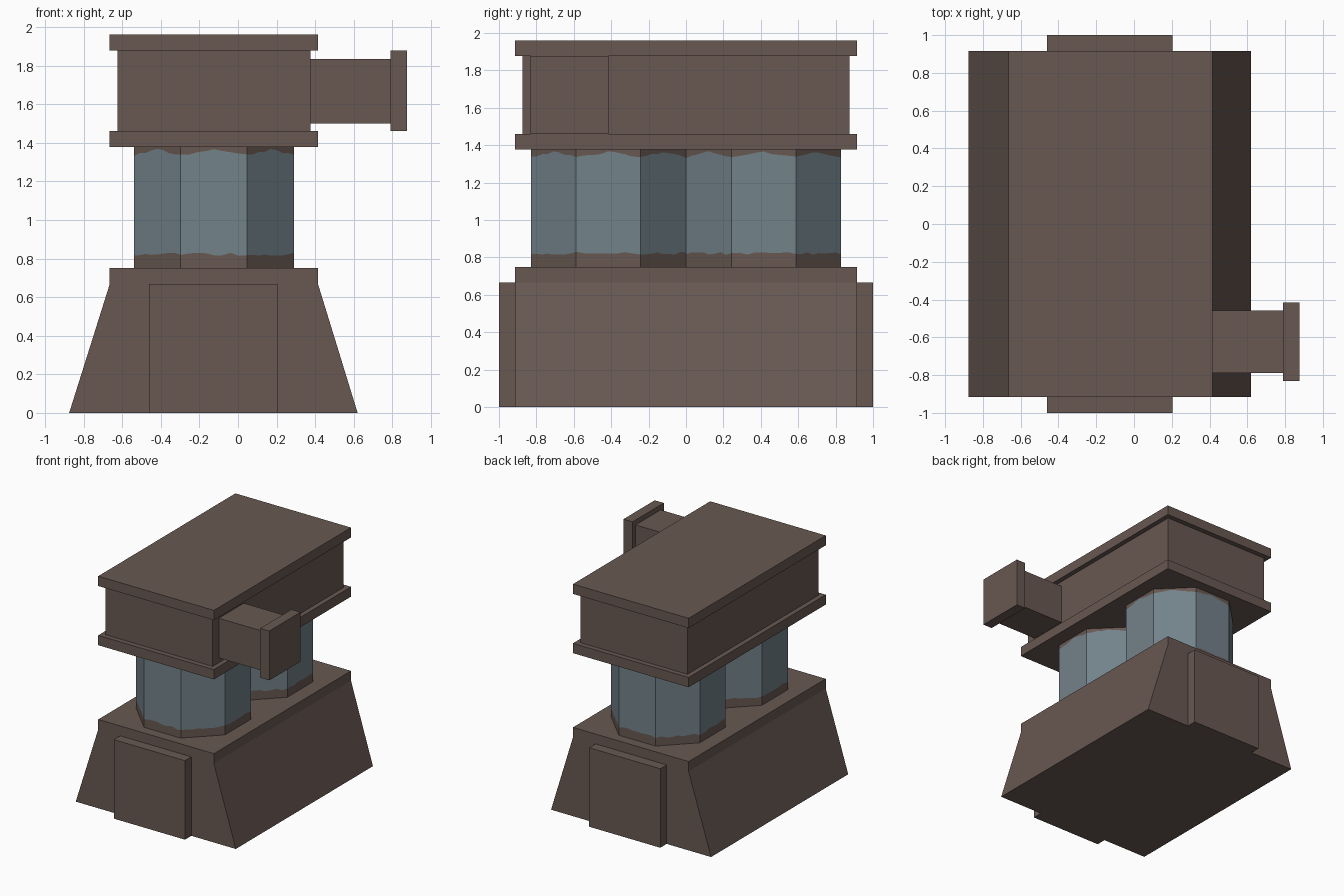
import bpy, bmesh, math, random

random.seed(4)
cube = bpy.data.objects.get("Cube")
if cube:
    bpy.data.objects.remove(cube, do_unlink=True)


def material(name, rgb):
    m = bpy.data.materials.new(name)
    m.use_nodes = True
    m.diffuse_color = (*rgb, 1)
    m.node_tree.nodes["Principled BSDF"].inputs["Base Color"].default_value = (*rgb, 1)
    return m


BROWN = material("dark brown", (0.138, 0.098, 0.084))
BLUE = material("steel blue", (0.171, 0.223, 0.254))
MID = -0.125  # centre line of the body in x


def finish(bm, name, mats):
    bmesh.ops.recalc_face_normals(bm, faces=bm.faces)
    mesh = bpy.data.meshes.new(name)
    bm.to_mesh(mesh)
    bm.free()
    for m in mats:
        mesh.materials.append(m)
    ob = bpy.data.objects.new(name, mesh)
    bpy.context.collection.objects.link(ob)
    return ob


def box(name, xs, ys, zs):
    bm = bmesh.new()
    bmesh.ops.create_cube(bm, size=1)
    for v in bm.verts:
        v.co = [sum(r) / 2 + c * (r[1] - r[0]) for c, r in zip(v.co, (xs, ys, zs))]
    return finish(bm, name, [BROWN])


def extrude_profile(name, points, y0, y1):
    bm = bmesh.new()
    face = bm.faces.new([bm.verts.new((x, y0, z)) for x, z in points])
    new = bmesh.ops.extrude_face_region(bm, geom=[face])["geom"]
    bmesh.ops.translate(bm, vec=(0, y1 - y0, 0),
                        verts=[g for g in new if isinstance(g, bmesh.types.BMVert)])
    return finish(bm, name, [BROWN])


def neck(name, cy, z0, z1, apothem, steps=8):
    """Eight-sided column with ragged brown edges above and below the blue."""
    bm = bmesh.new()
    radius = apothem / math.cos(math.pi / 8)
    corners = [(MID + radius * math.cos(a), cy + radius * math.sin(a))
               for a in (math.pi / 8 + k * math.pi / 4 for k in range(8))]
    columns = []
    for k, (ax, ay) in enumerate(corners):
        bx, by = corners[(k + 1) % 8]
        for s in range(steps):
            t = s / steps
            # the upper stain hangs lower near each corner
            drop = 0.012 + 0.03 * abs(2 * t - 1) + random.uniform(-0.005, 0.005)
            rise = 0.072 + random.uniform(-0.008, 0.008)
            columns.append([bm.verts.new((ax + (bx - ax) * t, ay + (by - ay) * t, z))
                            for z in (z0, z0 + rise, z1 - drop, z1)])
    for a, b in zip(columns, columns[1:] + columns[:1]):
        for band in range(3):
            f = bm.faces.new((a[band], b[band], b[band + 1], a[band + 1]))
            f.material_index = 1 if band == 1 else 0
    for end in (0, 3):
        bm.faces.new([c[end] for c in columns])
    return finish(bm, name, [BROWN, BLUE])


# Tapered base with a panel at each end
extrude_profile("base", [(-0.875, 0), (0.62, 0), (0.415, 0.667), (0.415, 0.75),
                         (-0.665, 0.75), (-0.665, 0.667)], -0.915, 0.915)
box("front_panel", (-0.46, 0.205), (-1, -0.915), (0, 0.667))
box("back_panel", (-0.46, 0.205), (0.915, 1), (0, 0.667))

# Two columns side by side
neck("front_column", -0.415, 0.75, 1.377, 0.415)
neck("back_column", 0.415, 0.75, 1.377, 0.415)

# Upper housing between two slabs
box("lower_slab", (-0.665, 0.415), (-0.915, 0.915), (1.377, 1.46))
box("housing", (-0.625, 0.375), (-0.873, 0.873), (1.46, 1.877))
box("upper_slab", (-0.665, 0.415), (-0.915, 0.915), (1.877, 1.96))

# Side outlet with its flange
box("outlet", (0.375, 0.79), (-0.79, -0.457), (1.5, 1.835))
box("outlet_flange", (0.79, 0.875), (-0.832, -0.415), (1.46, 1.877))
